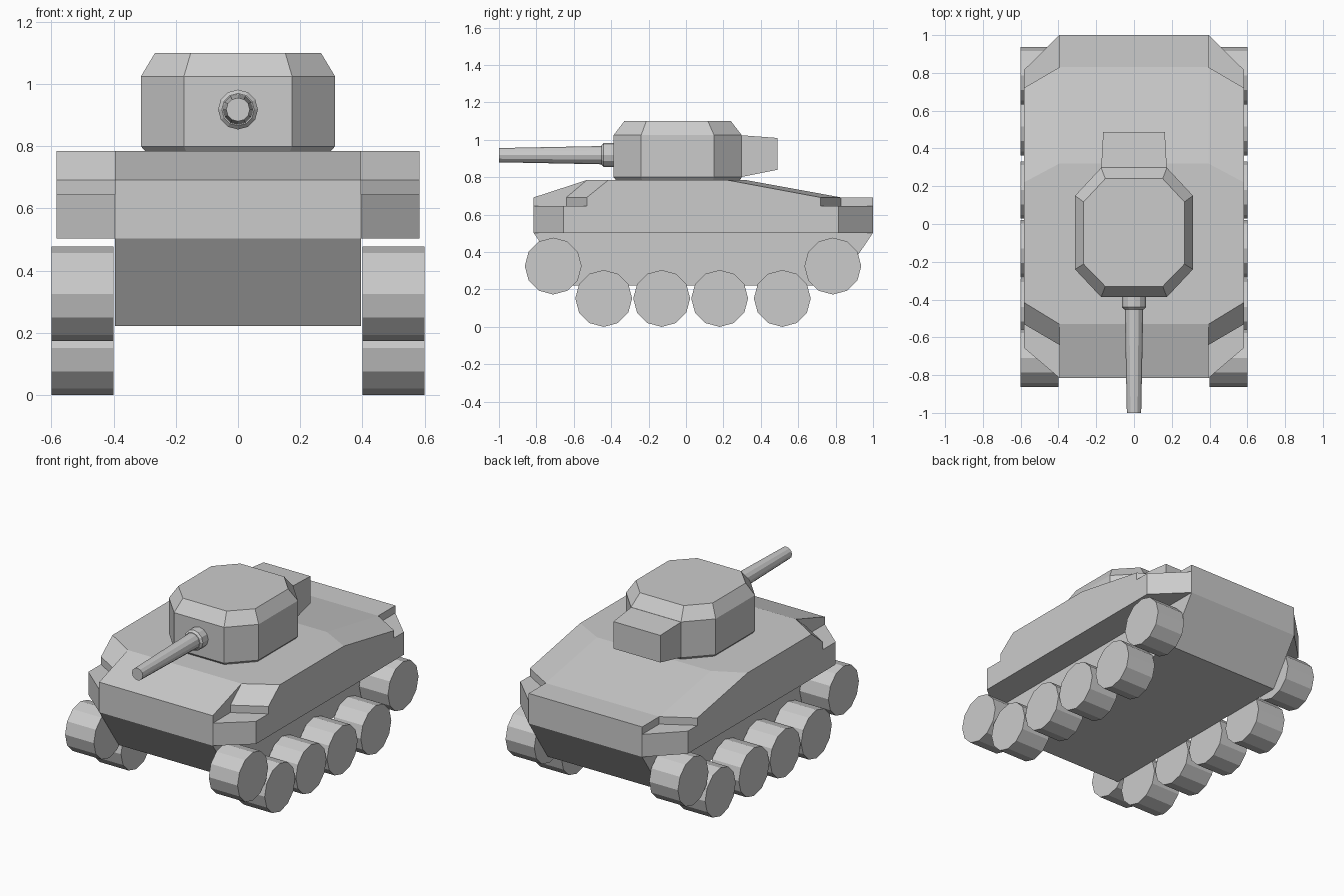
import bpy, bmesh
from math import sin, cos, pi

if "Cube" in bpy.data.objects:
    bpy.data.objects.remove(bpy.data.objects["Cube"])


def loft(name, rings, caps=True, closed=True, mirror=False):
    """Skin a stack of equal-length point rings into one flat-shaded object."""
    bm = bmesh.new()
    rows = [[bm.verts.new(p) for p in ring] for ring in rings]
    n = len(rows[0])
    for a, b in zip(rows, rows[1:]):
        for i in range(n if closed else n - 1):
            j = (i + 1) % n
            bm.faces.new((a[i], a[j], b[j], b[i]))
    if caps:
        bm.faces.new(rows[0])
        bm.faces.new(rows[-1])
    bmesh.ops.recalc_face_normals(bm, faces=bm.faces)
    mesh = bpy.data.meshes.new(name)
    bm.to_mesh(mesh)
    bm.free()
    ob = bpy.data.objects.new(name, mesh)
    bpy.context.collection.objects.link(ob)
    if mirror:
        ob.modifiers.new("mirror", 'MIRROR').use_axis[0] = True
    return ob


def circle_y(y, r, z, n=12):
    """Ring around the y axis."""
    return [(r * cos(2 * pi * i / n), y, z + r * sin(2 * pi * i / n)) for i in range(n)]


def circle_x(x, y, z, r, n=12):
    """Ring around the x axis."""
    return [(x, y + r * cos(2 * pi * i / n), z + r * sin(2 * pi * i / n)) for i in range(n)]


# Central hull: side profile extruded across x
W = 0.395
profile = [(-0.62, 0.222), (0.81, 0.222), (1.0, 0.503), (1.0, 0.692), (0.83, 0.692),
           (0.32, 0.785), (-0.53, 0.785), (-0.815, 0.692), (-0.815, 0.503)]
loft("hull", [[(x, y, z) for y, z in profile] for x in (-W, W)])

# Side sponsons: (z, inner front, outer front, outer back, inner back)
levels = [(0.503, -0.815, -0.655, 0.815, 1.0),
          (0.645, -0.815, -0.655, 0.815, 1.0),
          (0.645, -0.64, -0.53, 0.72, 0.83),
          (0.692, -0.64, -0.53, 0.72, 0.83),
          (0.785, -0.53, -0.415, 0.22, 0.32)]
S = 0.583
loft("sponson", [[(W, a, z), (S, b, z), (S, c, z), (W, d, z)] for z, a, b, c, d in levels],
     closed=False, mirror=True)


# Turret: stretched octagon rings (z, narrow x, wide x, front, front corner, back corner, back)
def octagon(z, xn, xw, f, fc, bc, b):
    right = [(xn, f), (xw, fc), (xw, bc), (xn, b)]
    return [(x, y, z) for x, y in right] + [(-x, y, z) for x, y in reversed(right)]


loft("turret", [octagon(0.78, 0.165, 0.295, -0.37, -0.232, 0.142, 0.285),
                octagon(0.8, 0.174, 0.312, -0.387, -0.24, 0.15, 0.298),
                octagon(1.025, 0.174, 0.312, -0.387, -0.24, 0.15, 0.298),
                octagon(1.1, 0.152, 0.267, -0.33, -0.212, 0.117, 0.24)])

# Turret rear box, tapering backwards
loft("turret_bustle", [[(-x, y, lo), (x, y, lo), (x, y, hi), (-x, y, hi)]
                       for x, y, lo, hi in ((0.174, 0.29, 0.8, 1.025), (0.163, 0.488, 0.84, 1.01))])

# Gun: collar and tapering barrel
GZ = 0.918
loft("gun_collar", [circle_y(-0.38, 0.064, GZ), circle_y(-0.44, 0.064, GZ),
                    circle_y(-0.452, 0.052, GZ)])
loft("gun_barrel", [circle_y(-0.44, 0.049, GZ), circle_y(-1.0, 0.038, GZ)])

# Wheels: raised end wheels and four ground wheels per side
R = 0.152
for i, (y, z) in enumerate([(-0.71, 0.325), (-0.44, R), (-0.13, R),
                            (0.18, R), (0.515, R), (0.785, 0.325)]):
    loft(f"wheel_{i + 1}", [circle_x(0.4, y, z, R), circle_x(0.6, y, z, R)], mirror=True)
